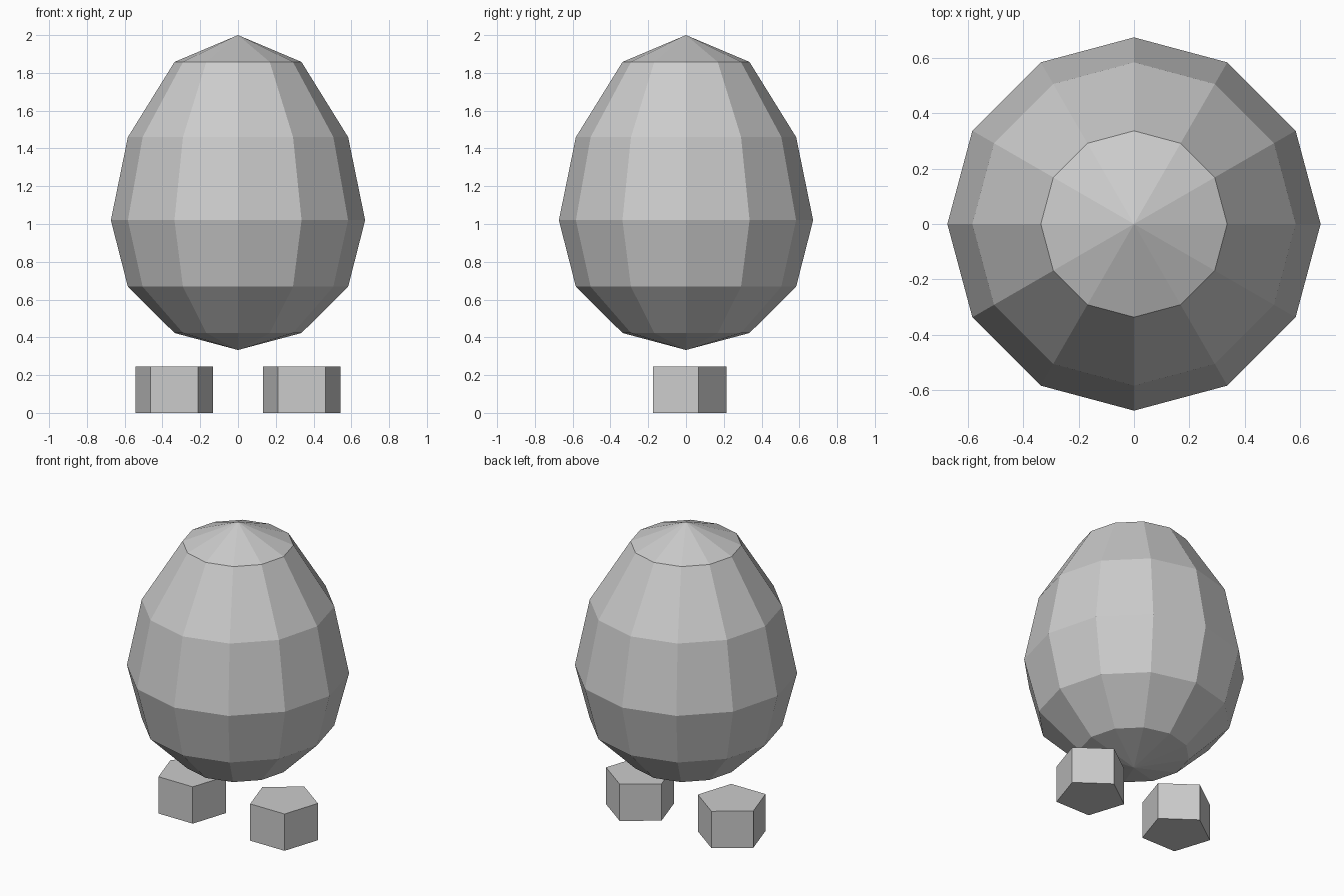
import bpy, bmesh
from math import sin, cos, radians

if "Cube" in bpy.data.objects:
    bpy.data.objects.remove(bpy.data.objects["Cube"])


def make_object(name, bm):
    bmesh.ops.recalc_face_normals(bm, faces=bm.faces)
    mesh = bpy.data.meshes.new(name)
    bm.to_mesh(mesh)
    bm.free()
    obj = bpy.data.objects.new(name, mesh)
    bpy.context.collection.objects.link(obj)
    return obj


def ring(bm, cx, cy, z, radius, sides, start=0):
    angles = [radians(start + 360 * i / sides) for i in range(sides)]
    return [bm.verts.new((cx + radius * cos(a), cy + radius * sin(a), z)) for a in angles]


def bridge(bm, a, b):
    n = len(a)
    for i in range(n):
        bm.faces.new((a[i], a[(i + 1) % n], b[(i + 1) % n], b[i]))


# Egg-shaped body: 12-sided rings from bottom to top, closed with fans
bm = bmesh.new()
profile = [(0.336, 0.423), (0.583, 0.668), (0.673, 1.02), (0.583, 1.46), (0.336, 1.858)]
rings = [ring(bm, 0, 0, z, r, 12) for r, z in profile]
for lower, upper in zip(rings, rings[1:]):
    bridge(bm, lower, upper)
for tip_z, loop in ((0.333, rings[0]), (2.0, rings[-1])):
    tip = bm.verts.new((0, 0, tip_z))
    for i in range(12):
        bm.faces.new((loop[i], loop[(i + 1) % 12], tip))
make_object("egg_body", bm)

# Feet: pentagonal prisms, flat side facing the front
for name, side in (("left_foot", -1), ("right_foot", 1)):
    bm = bmesh.new()
    bottom = ring(bm, side * 0.338, 0, 0, 0.215, 5, 90)
    top = ring(bm, side * 0.338, 0, 0.245, 0.215, 5, 90)
    bridge(bm, bottom, top)
    bm.faces.new(bottom[::-1])
    bm.faces.new(top)
    make_object(name, bm)
